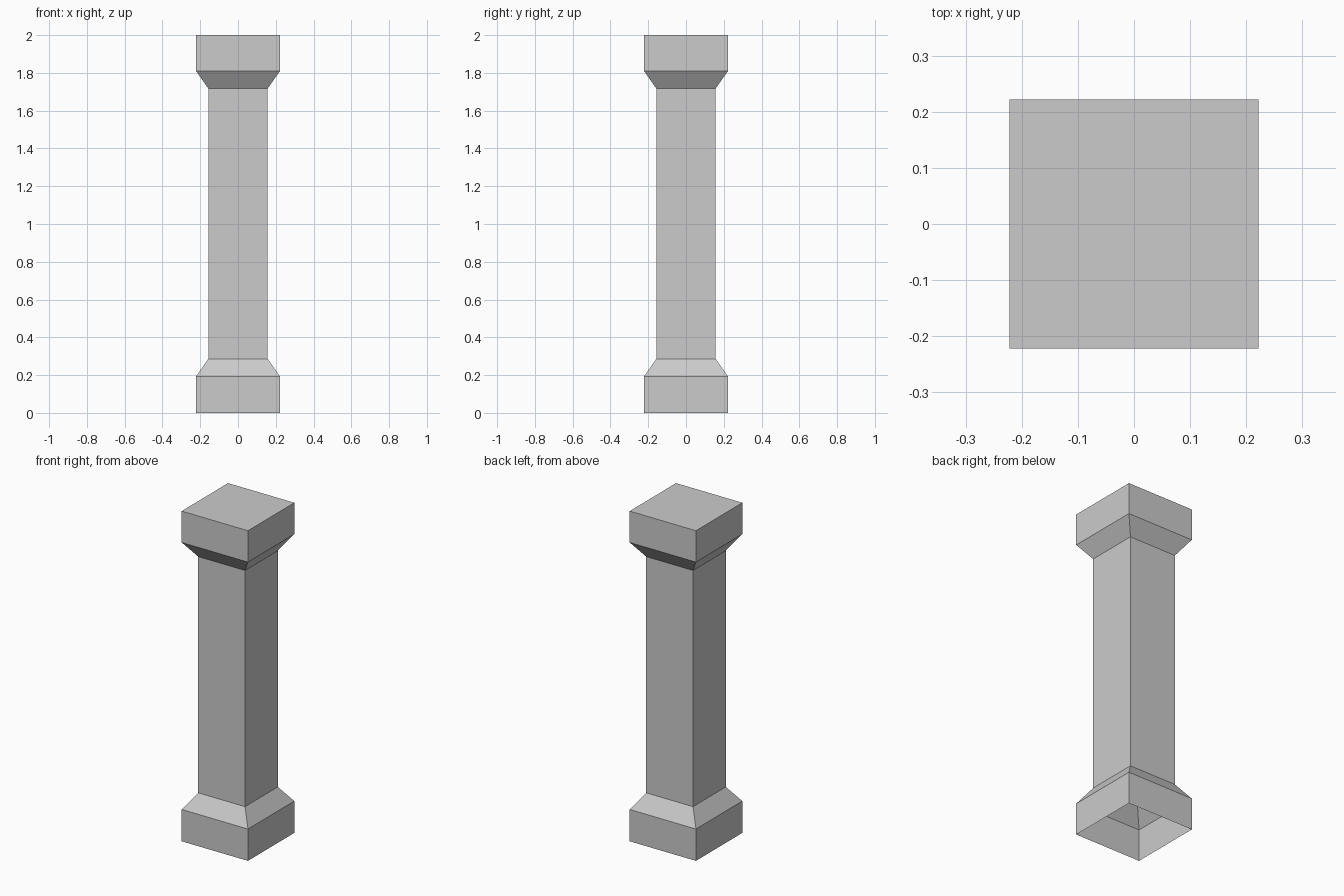
import bpy, bmesh

if "Cube" in bpy.data.objects:
    bpy.data.objects.remove(bpy.data.objects["Cube"])

# Square rings up the column: (half width, height)
PROFILE = [(0.222, 0.0), (0.222, 0.193), (0.157, 0.286),
           (0.157, 1.717), (0.222, 1.81), (0.222, 2.0)]
CORNERS = [(-1, -1), (1, -1), (1, 1), (-1, 1)]

bm = bmesh.new()
rings = [[bm.verts.new((x * r, y * r, z)) for x, y in CORNERS] for r, z in PROFILE]

# Plinth, flares, shaft and capital walls
for low, high in zip(rings, rings[1:]):
    for i in range(4):
        j = (i + 1) % 4
        bm.faces.new((low[i], low[j], high[j], high[i]))

# Closed top; the hollow underside stays open
bm.faces.new(rings[-1])

mesh = bpy.data.meshes.new("square_column")
bm.to_mesh(mesh)
bm.free()
column = bpy.data.objects.new("square_column", mesh)
bpy.context.collection.objects.link(column)
